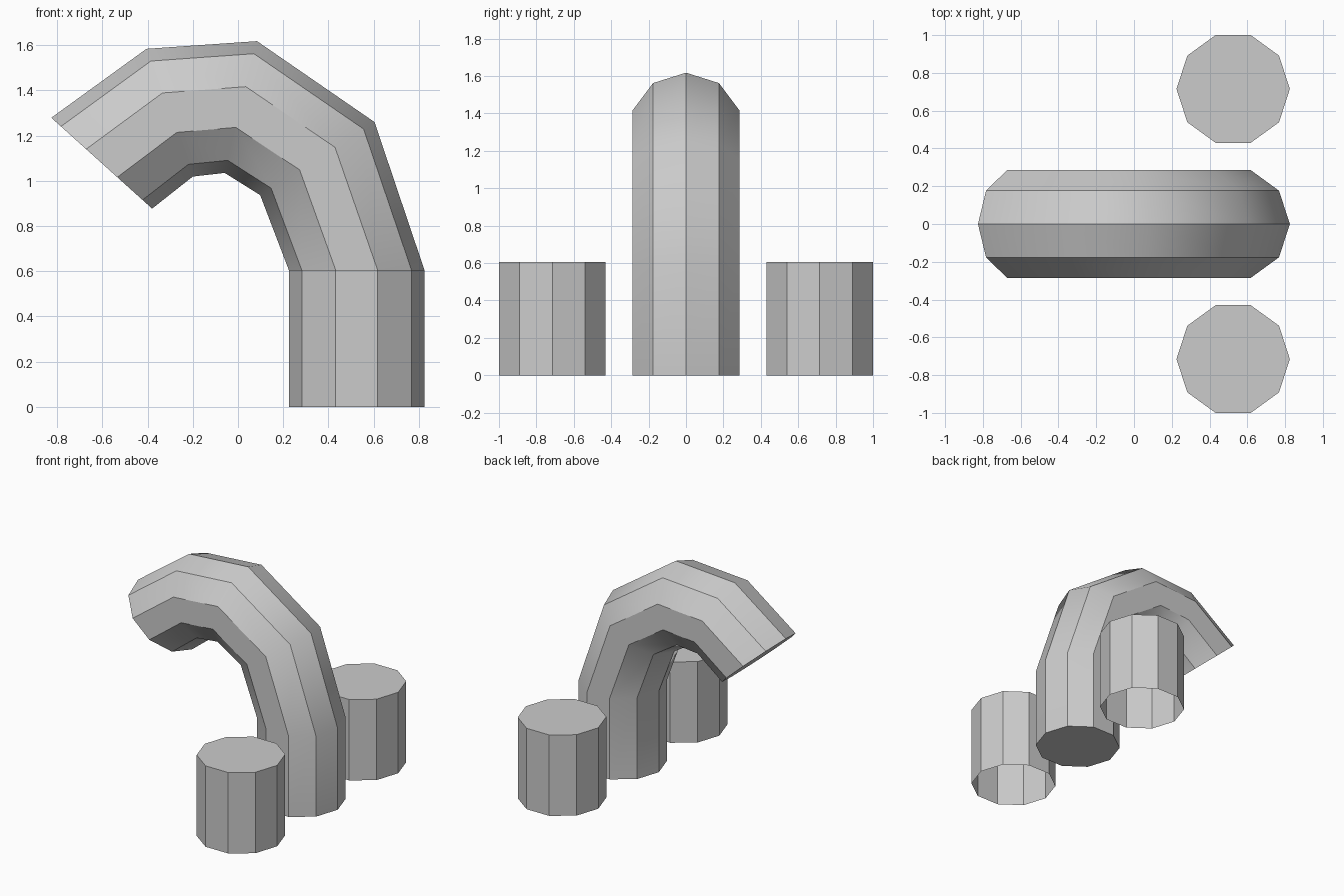
import bpy, bmesh, math

if "Cube" in bpy.data.objects:
    bpy.data.objects.remove(bpy.data.objects["Cube"])

SIDES = 10
RADIUS = 0.30


def tube(name, stations, y0=0.0, cap_start=True, cap_end=True):
    """Loft ten-sided rings; each station is (outer x, outer z, inner x, inner z)."""
    bm = bmesh.new()
    rings = []
    for ox, oz, ix, iz in stations:
        ring = []
        for i in range(SIDES):
            a = math.tau * i / SIDES
            t = (1 - math.cos(a)) / 2
            ring.append(bm.verts.new((ox + (ix - ox) * t,
                                      y0 + RADIUS * math.sin(a),
                                      oz + (iz - oz) * t)))
        rings.append(ring)
    for lo, hi in zip(rings, rings[1:]):
        for i in range(SIDES):
            j = (i + 1) % SIDES
            bm.faces.new((lo[i], lo[j], hi[j], hi[i])).smooth = True
            # crease along the length, smooth across the bends
            bm.edges.get((lo[i], hi[i])).smooth = False
    if cap_start:
        bm.faces.new(rings[0][::-1])
    if cap_end:
        bm.faces.new(rings[-1])
    for ring in (rings[0], rings[-1]):
        for i in range(SIDES):
            bm.edges.get((ring[i], ring[(i + 1) % SIDES])).smooth = False
    mesh = bpy.data.meshes.new(name)
    bm.to_mesh(mesh)
    bm.free()
    obj = bpy.data.objects.new(name, mesh)
    bpy.context.collection.objects.link(obj)
    return obj


# Tall pipe curving over to the left
tube("curved_pipe", [
    (0.825, 0.0, 0.225, 0.0),
    (0.825, 0.605, 0.225, 0.605),
    (0.604, 1.26, 0.098, 0.937),
    (0.084, 1.618, -0.059, 1.035),
    (-0.405, 1.584, -0.20, 1.019),
    (-0.826, 1.279, -0.38, 0.877),
])

# Short stubs on either side, open underneath
for side, y in (("front", -0.715), ("back", 0.715)):
    tube(side + "_stub", [(0.825, 0.0, 0.225, 0.0), (0.825, 0.605, 0.225, 0.605)],
         y, cap_start=False)
